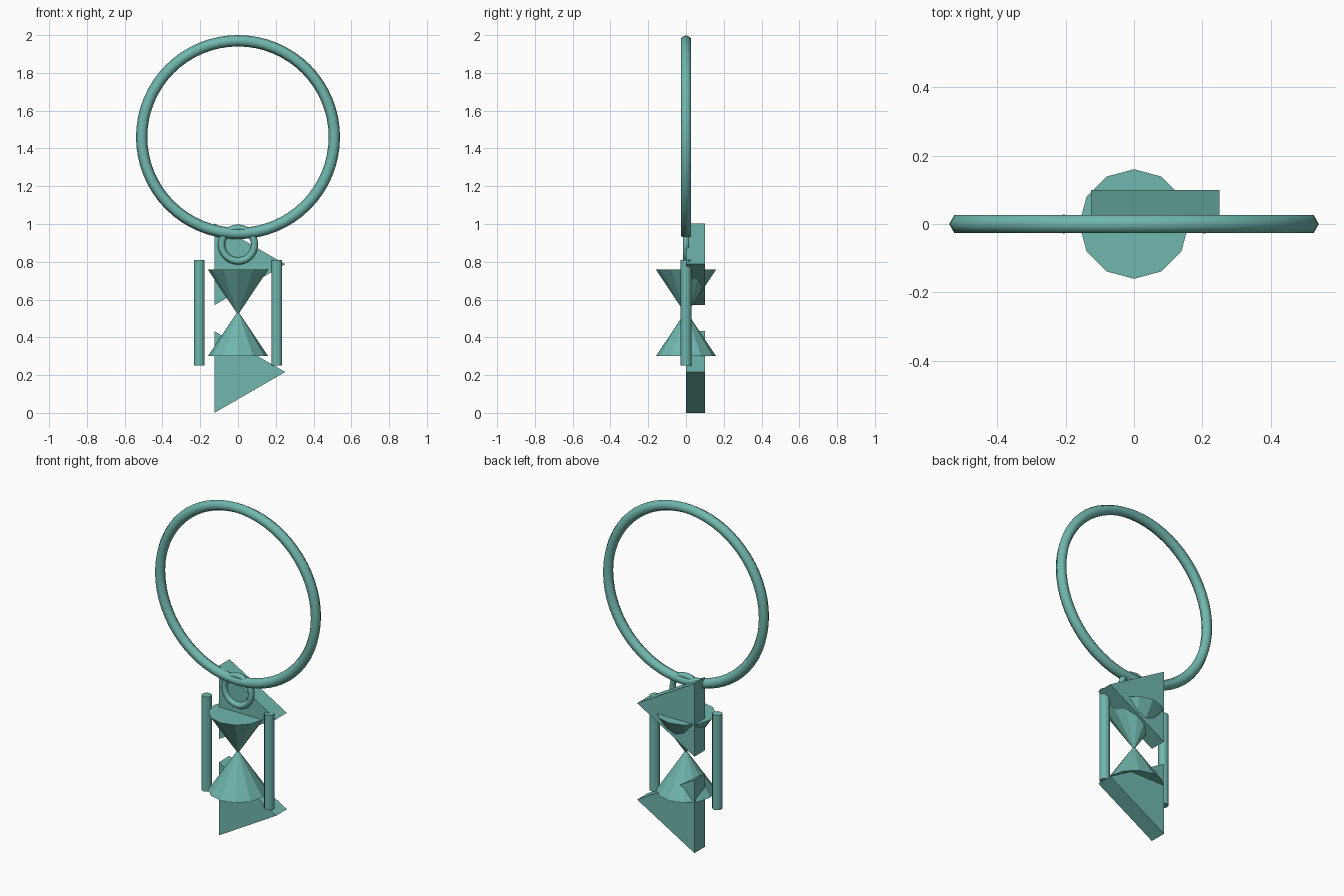
import bpy
import math

cube = bpy.data.objects.get("Cube")
if cube:
    bpy.data.objects.remove(cube, do_unlink=True)

# Single sea green finish
teal = bpy.data.materials.new("sea_green")
teal.use_nodes = True
colour = (0.162, 0.475, 0.42, 1)
teal.diffuse_color = colour
teal.node_tree.nodes["Principled BSDF"].inputs["Base Color"].default_value = colour

UPRIGHT = (math.pi / 2, 0, 0)


def finish(name, smooth=False):
    obj = bpy.context.object
    obj.name = name
    obj.data.materials.append(teal)
    if smooth:
        bpy.ops.object.shade_smooth()
    return obj


def ring(name, z, major, minor):
    bpy.ops.mesh.primitive_torus_add(
        location=(0, 0, z), rotation=UPRIGHT, major_radius=major,
        minor_radius=minor, major_segments=64, minor_segments=6)
    return finish(name, smooth=True)


def cone(name, z, bottom, top):
    bpy.ops.mesh.primitive_cone_add(
        vertices=12, radius1=bottom, radius2=top, depth=0.24, location=(0, 0, z))
    return finish(name)


def rod(name, x):
    bpy.ops.mesh.primitive_cylinder_add(
        vertices=12, radius=0.028, depth=0.56, location=(x, 0, 0.53))
    return finish(name)


def triangle_plate(name, z):
    # Equilateral plate pointing to +x, standing behind the hourglass
    bpy.ops.mesh.primitive_cylinder_add(vertices=3, radius=0.25, depth=0.1)
    obj = finish(name)
    s = math.sqrt(3) / 2 * 0.25
    corners = [(0.25, 0), (-0.125, s), (-0.125, -s)]
    for v in obj.data.vertices:
        # Vertices alternate between the two caps
        x, h = corners[v.index // 2]
        v.co = (x, 0.0 if v.co.z < 0 else 0.1, z + h)
    # Keep the faces pointing outwards
    bpy.ops.object.mode_set(mode='EDIT')
    bpy.ops.mesh.select_all(action='SELECT')
    bpy.ops.mesh.normals_make_consistent(inside=False)
    bpy.ops.object.mode_set(mode='OBJECT')
    return obj


# Key ring and linking loop
ring("key_ring", 1.46, 0.51, 0.03)
ring("link_loop", 0.891, 0.087, 0.019)

# Hourglass bulbs meeting at the waist
cone("upper_bulb", 0.64, 0, 0.16)
cone("lower_bulb", 0.42, 0.16, 0)

# Side posts
rod("left_post", 0.205)
rod("right_post", -0.205)

# Triangular end plates
triangle_plate("upper_plate", 0.787)
triangle_plate("lower_plate", 0.2165)
